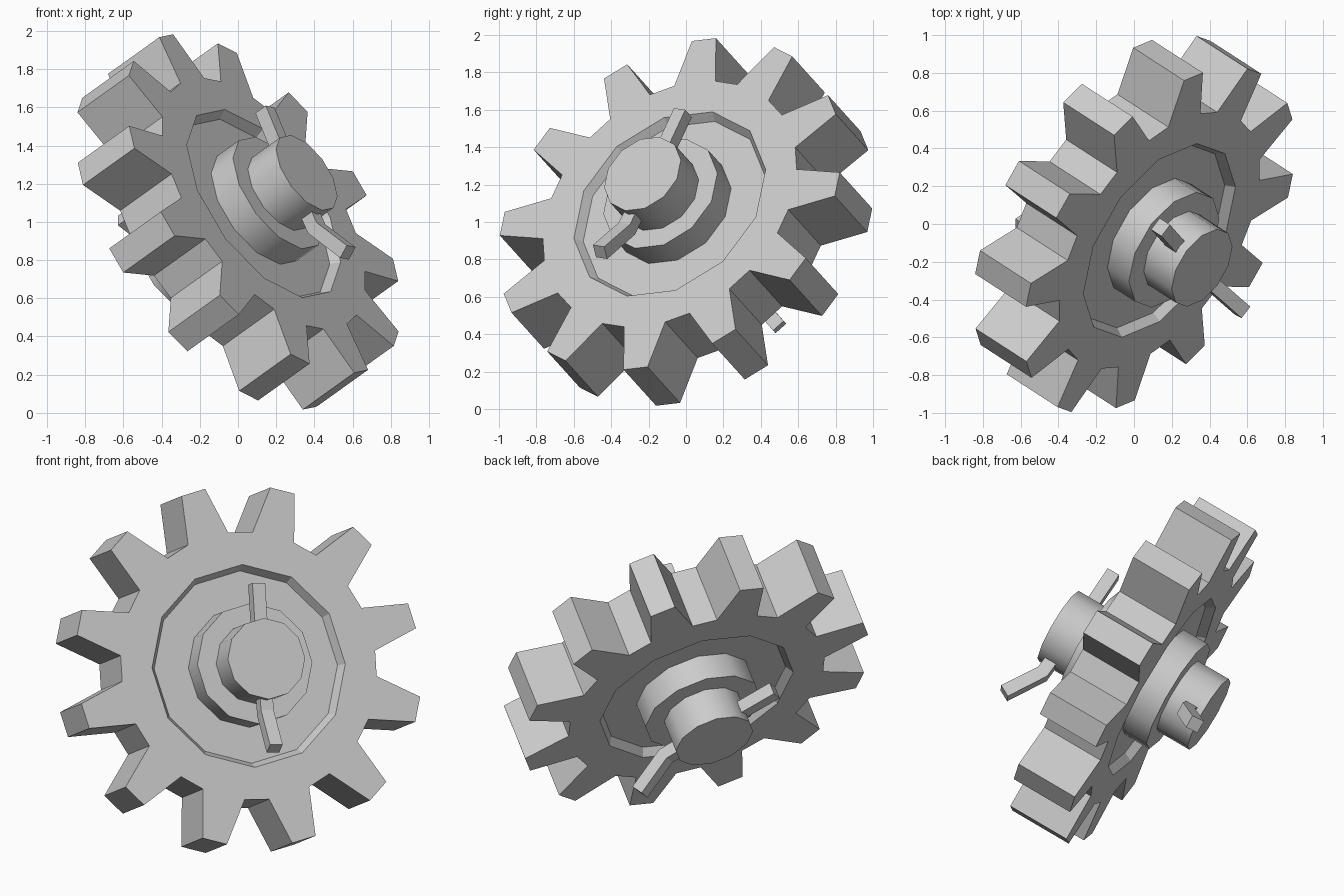
import bpy, bmesh, math
from math import cos, sin, radians
from mathutils import Matrix, Vector

cube = bpy.data.objects.get("Cube")
if cube:
    bpy.data.objects.remove(cube)

# Single grey material
grey = bpy.data.materials.new("light_grey")
grey.use_nodes = True
COLOUR = (0.6, 0.6, 0.6, 1)
grey.diffuse_color = COLOUR
grey.node_tree.nodes["Principled BSDF"].inputs["Base Color"].default_value = COLOUR

# Tilted frame: local z is the axle, local x points through the middle of a tooth
axle = Vector((0.72, -0.465, 0.515)).normalized()
tooth = Vector((-0.494, 0.177, 0.851))
tooth = (tooth - axle * tooth.dot(axle)).normalized()
side = axle.cross(tooth)
FRAME = Matrix.Translation((0, 0, 1)) @ Matrix((tooth, side, axle)).transposed().to_4x4()

TEETH = 12
STEP = 360 / TEETH
HALF = 0.187          # half thickness of the gear
FLOOR = 0.137         # height of the recess floor


def polar(r, deg, z):
    a = radians(deg)
    return Vector((r * cos(a), r * sin(a), z))


def finish(name, bm, smooth=False):
    bmesh.ops.remove_doubles(bm, verts=bm.verts, dist=1e-5)
    bmesh.ops.recalc_face_normals(bm, faces=bm.faces)
    mesh = bpy.data.meshes.new(name)
    bm.to_mesh(mesh)
    bm.free()
    mesh.materials.append(grey)
    obj = bpy.data.objects.new(name, mesh)
    bpy.context.collection.objects.link(obj)
    obj.matrix_world = FRAME
    if smooth:
        bpy.ops.object.select_all(action="DESELECT")
        obj.select_set(True)
        bpy.context.view_layer.objects.active = obj
        bpy.ops.object.shade_smooth_by_angle(angle=radians(35))
    return obj


# Gear wheel: twelve tapered teeth with a shallow dished recess on both sides
def build_gear():
    bm = bmesh.new()

    def face(points):
        bm.faces.new([bm.verts.new(p) for p in points])

    for i in range(TEETH):
        mid = i * STEP
        outline = [(0.767, mid - 9.5), (1.035, mid - 4.1), (1.035, mid + 4.1),
                   (0.767, mid + 9.5), (0.767, mid + STEP - 9.5)]
        # Tooth flanks, tip and valley
        for (r0, a0), (r1, a1) in zip(outline, outline[1:]):
            face([polar(r0, a0, -HALF), polar(r1, a1, -HALF),
                  polar(r1, a1, HALF), polar(r0, a0, HALF)])
        lo, hi = mid - STEP / 2, mid + STEP / 2
        for s in (-1, 1):
            z, f = s * HALF, s * FLOOR
            face([polar(0.58, lo, z)] + [polar(r, a, z) for r, a in outline[:4]]
                 + [polar(0.58, hi, z)])
            face([polar(0.58, hi, z)] + [polar(r, a, z) for r, a in outline[3:]])
            # Sloping recess wall and its floor
            face([polar(0.58, lo, z), polar(0.58, hi, z),
                  polar(0.55, hi, f), polar(0.55, lo, f)])
            face([polar(0.55, lo, f), polar(0.55, hi, f), Vector((0, 0, f))])
    finish("gear_wheel", bm)


# Twelve-sided drum along the axle
def drum(name, radius, z0, z1):
    bm = bmesh.new()
    bmesh.ops.create_cone(bm, cap_ends=True, segments=12, radius1=radius,
                          radius2=radius, depth=abs(z1 - z0))
    bm.transform(Matrix.Translation((0, 0, (z0 + z1) / 2))
                 @ Matrix.Rotation(radians(15), 4, "Z"))
    finish(name, bm, smooth=True)


# Square bar following a radius / height path
def pin(name, angle, path, s, half=0.038):
    bm = bmesh.new()
    spin = Matrix.Rotation(radians(angle), 3, "Z")
    pts = [Vector((r, z)) for r, z in path]
    rings = []
    for i, p in enumerate(pts):
        d = (pts[min(i + 1, len(pts) - 1)] - pts[max(i - 1, 0)]).normalized()
        n = Vector((-d.y, d.x)) * half
        ring = []
        for a, b in ((-1, -1), (1, -1), (1, 1), (-1, 1)):
            q = p + n * b
            ring.append(bm.verts.new(spin @ Vector((q.x, a * half, s * q.y))))
        rings.append(ring)
    for r0, r1 in zip(rings, rings[1:]):
        for k in range(4):
            j = (k + 1) % 4
            bm.faces.new((r0[k], r0[j], r1[j], r1[k]))
    bm.faces.new(rings[0])
    bm.faces.new(rings[-1])
    finish(name, bm)


build_gear()
for label, s, turn in (("front", 1, -15), ("back", -1, 44)):
    drum(label + "_hub", 0.345, s * 0.12, s * 0.295)
    drum(label + "_shaft", 0.232, s * 0.28, s * 0.5)
    pin(label + "_short_pin", turn, [(0.1, 0.41), (0.44, 0.41)], s)
    pin(label + "_bent_pin", turn + 180, [(0.1, 0.42), (0.3, 0.425), (0.52, 0.545)], s)
